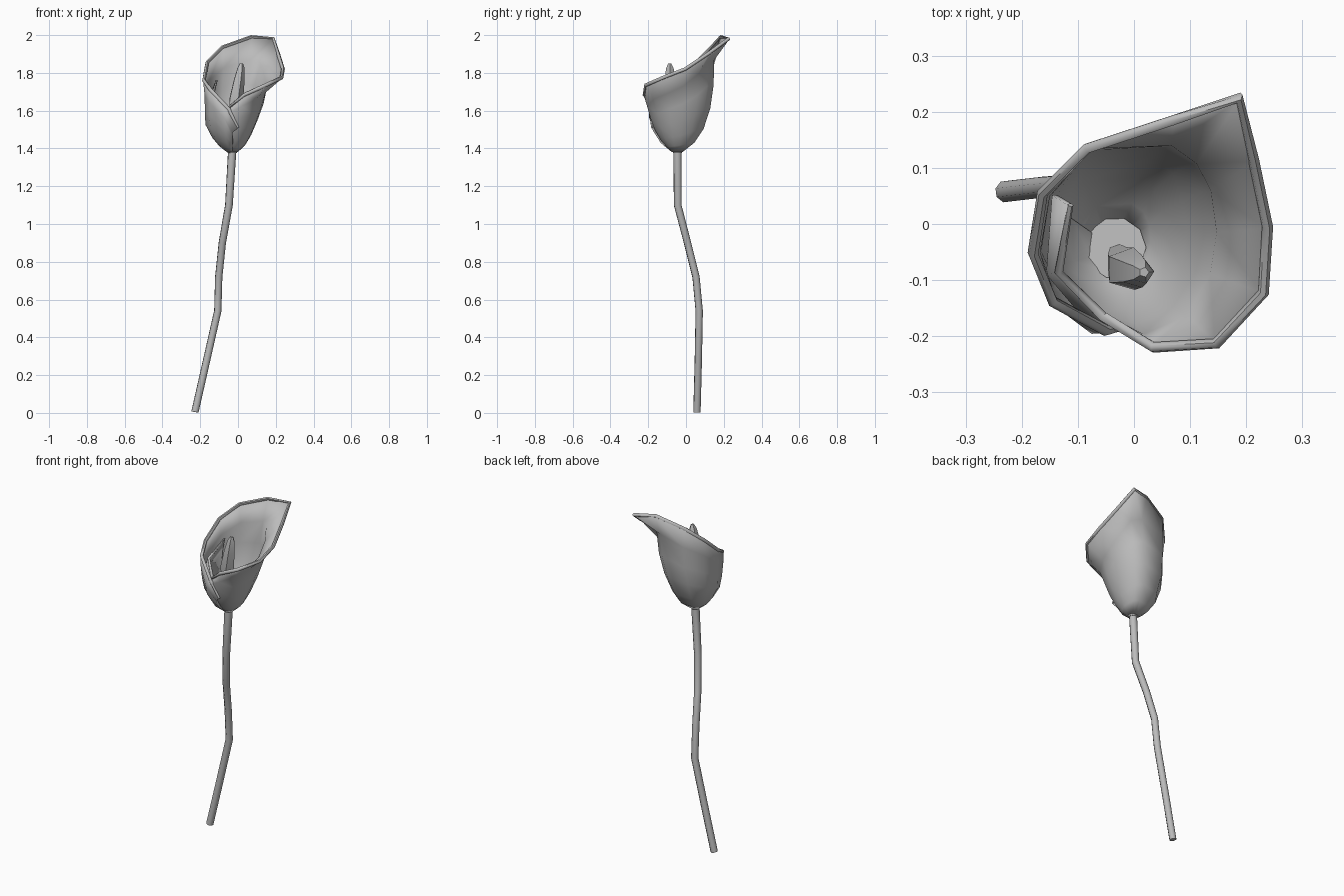
import bpy, bmesh, math
from mathutils import Vector

if "Cube" in bpy.data.objects:
    bpy.data.objects.remove(bpy.data.objects["Cube"])

grey = bpy.data.materials.new("soft_grey")
grey.diffuse_color = (0.5, 0.5, 0.5, 1)
grey.use_nodes = True
grey.node_tree.nodes["Principled BSDF"].inputs["Base Color"].default_value = grey.diffuse_color


def finish(name, bm, angle=60):
    bmesh.ops.recalc_face_normals(bm, faces=bm.faces)
    mesh = bpy.data.meshes.new(name)
    bm.to_mesh(mesh)
    bm.free()
    mesh.materials.append(grey)
    ob = bpy.data.objects.new(name, mesh)
    bpy.context.collection.objects.link(ob)
    bpy.ops.object.select_all(action='DESELECT')
    bpy.context.view_layer.objects.active = ob
    ob.select_set(True)
    bpy.ops.object.shade_smooth_by_angle(angle=math.radians(angle))
    return ob


def sweep(name, path, radii, sides):
    """Capped tube along a path with one radius per point."""
    pts = [Vector(p) for p in path]
    bm = bmesh.new()
    rings, up = [], Vector((0.3, 1, 0.1))
    for i, p in enumerate(pts):
        t = (pts[min(i + 1, len(pts) - 1)] - pts[max(i - 1, 0)]).normalized()
        u = (up - t * up.dot(t)).normalized()
        up, v = u, t.cross(u)
        ring = []
        for k in range(sides):
            a = math.tau * k / sides
            ring.append(bm.verts.new(p + (u * math.cos(a) + v * math.sin(a)) * radii[i]))
        rings.append(ring)
    for a, b in zip(rings, rings[1:]):
        for k in range(sides):
            j = (k + 1) % sides
            bm.faces.new((a[k], a[j], b[j], b[k]))
    bm.faces.new(rings[0])
    bm.faces.new(rings[-1])
    return finish(name, bm)


# Stem: bent thin tube
stem = [(-0.228, 0.058, 0.005), (-0.168, 0.065, 0.27), (-0.107, 0.07, 0.54),
        (-0.102, 0.053, 0.72), (-0.083, 0.008, 0.90), (-0.048, -0.044, 1.10),
        (-0.03, -0.045, 1.40)]
sweep("stem", stem, [0.02] * 5 + [0.021, 0.023], 8)

# Spadix: five-sided tapering spike inside the bloom
spadix = [(-0.03, -0.05, 1.41), (-0.022, -0.07, 1.55), (-0.012, -0.08, 1.66),
          (0.004, -0.084, 1.76), (0.015, -0.086, 1.825), (0.018, -0.086, 1.85)]
sweep("spadix", spadix, [0.015, 0.03, 0.04, 0.031, 0.021, 0.009], 5)

# Spathe: one petal wrapped past a full turn, rim point and wall scale per column
rim = [(0.0, -0.178, 1.51, 1.04), (-0.05, -0.19, 1.61, 1.03), (-0.145, -0.138, 1.71, 1),
       (-0.18, -0.052, 1.76, 1), (-0.163, 0.055, 1.855, 1), (-0.083, 0.135, 1.935, 1),
       (0.07, 0.185, 1.99, 1), (0.187, 0.225, 1.98, 1), (0.213, 0.115, 1.90, 1),
       (0.238, -0.005, 1.82, 1), (0.231, -0.122, 1.775, 1), (0.147, -0.213, 1.735, 1),
       (0.035, -0.22, 1.685, 0.98), (-0.055, -0.165, 1.61, 0.93),
       (-0.134, -0.086, 1.68, 0.92), (-0.113, 0.034, 1.76, 0.92)]
# Cup cross-sections: z, centre x, centre y, radius x, radius y
cup = [(1.385, -0.03, -0.045, 0.026, 0.026), (1.43, -0.035, -0.04, 0.08, 0.085),
       (1.52, -0.04, -0.035, 0.128, 0.145), (1.67, -0.015, -0.035, 0.158, 0.19),
       (1.85, 0.0, -0.03, 0.17, 0.19)]


def section(z):
    z = min(max(z, cup[0][0]), cup[-1][0])
    for a, b in zip(cup, cup[1:]):
        if z <= b[0]:
            f = (z - a[0]) / (b[0] - a[0])
            return [p + (q - p) * f for p, q in zip(a[1:], b[1:])]


bm = bmesh.new()
columns = []
for x, y, z, s in rim:
    ang = math.atan2((y + 0.035) / 0.19, (x + 0.01) / 0.16)
    col = []
    for t in (0, 0.08, 0.2, 0.38, 0.58, 0.8):
        h = 1.385 + (z - 1.385) * t
        cx, cy, rx, ry = section(h)
        col.append(bm.verts.new((cx + rx * s * math.cos(ang), cy + ry * s * math.sin(ang), h)))
    col.append(bm.verts.new((x, y, z)))
    columns.append(col)
for a, b in zip(columns, columns[1:]):
    for i in range(len(a) - 1):
        bm.faces.new((a[i], b[i], b[i + 1], a[i + 1]))
spathe = finish("spathe", bm, 80)
thick = spathe.modifiers.new("thickness", 'SOLIDIFY')
thick.thickness = 0.01
thick.offset = 0

# Rolled lip along the petal rim
lip = [p[:3] for p in rim]
sweep("spathe_lip", lip, [0.006] + [0.01] * (len(lip) - 3) + [0.008, 0.005], 6)

# Cap where the bloom meets the stem
sweep("bloom_base", [(-0.03, -0.045, 1.375), (-0.03, -0.045, 1.39), (-0.033, -0.043, 1.42)],
      [0.023, 0.032, 0.055], 10)
